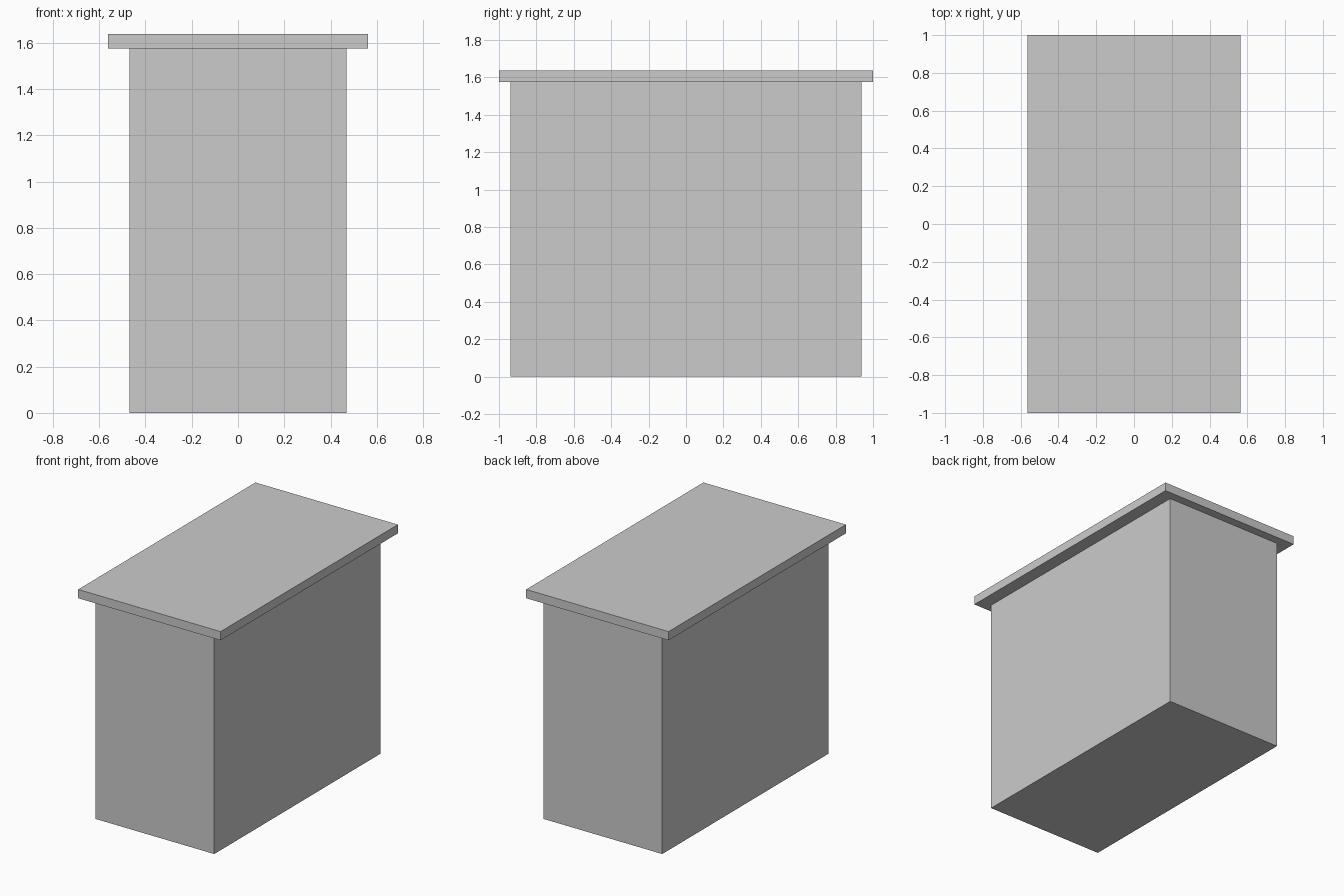
import bpy

if "Cube" in bpy.data.objects:
    bpy.data.objects.remove(bpy.data.objects["Cube"])


def box(name, size_x, size_y, z_min, z_max):
    """Box centred on x = 0, y = 0 between two heights."""
    bpy.ops.mesh.primitive_cube_add(size=1, location=(0, 0, (z_min + z_max) / 2))
    obj = bpy.context.object
    obj.name = name
    obj.scale = (size_x, size_y, z_max - z_min)
    bpy.ops.object.transform_apply(location=False, rotation=False, scale=True)
    return obj


BODY_HEIGHT = 1.575
TOP_THICKNESS = 0.0625

# Solid counter body
box("counter_body", 0.9375, 1.875, 0, BODY_HEIGHT)

# Overhanging slab on top
box("counter_top", 1.125, 2.0, BODY_HEIGHT, BODY_HEIGHT + TOP_THICKNESS)
